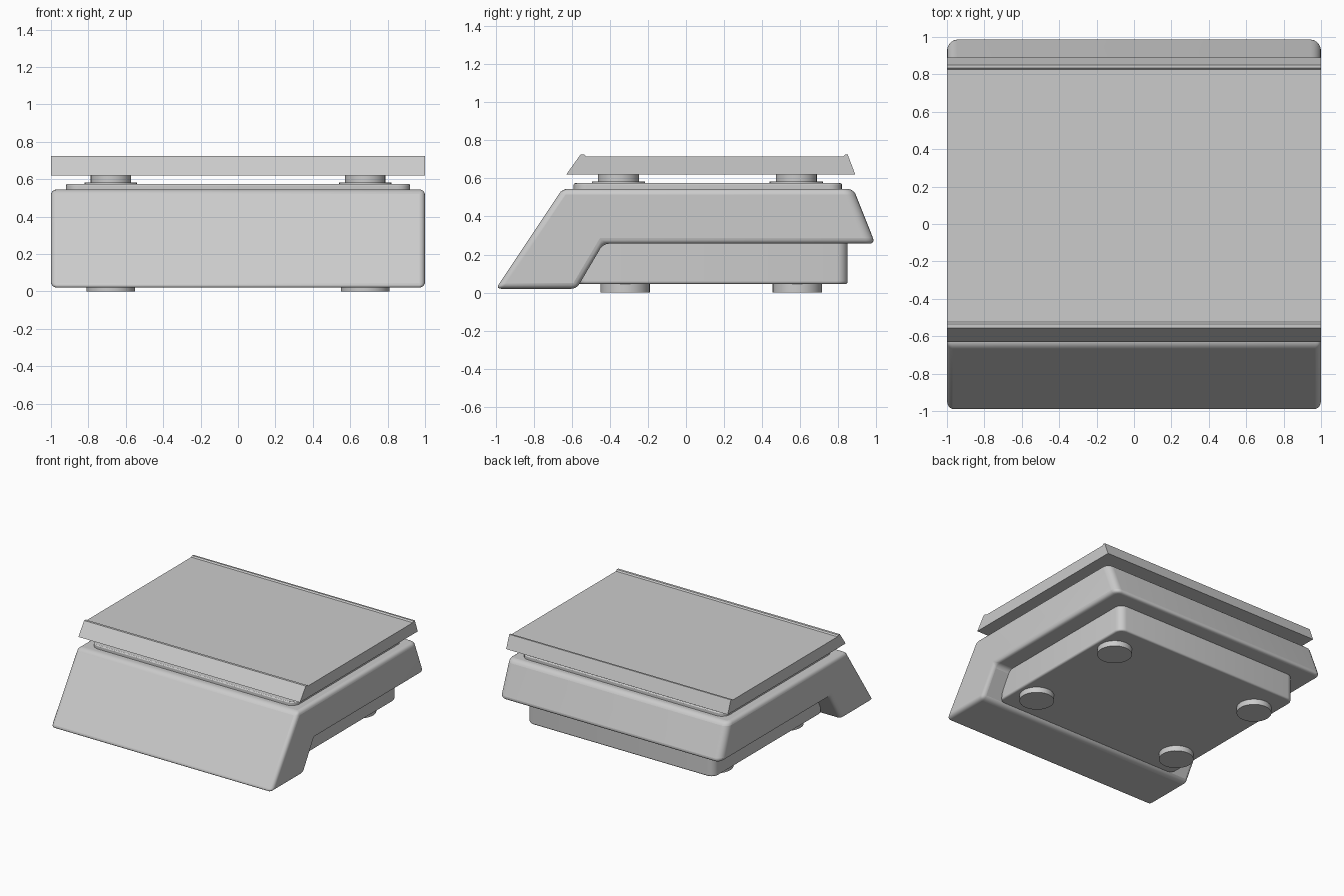
import bpy
import bmesh
import math

cube = bpy.data.objects.get("Cube")
if cube:
    bpy.data.objects.remove(cube, do_unlink=True)

grey = bpy.data.materials.new("light grey plastic")
grey.use_nodes = True
colour = (0.6, 0.6, 0.6, 1)
grey.diffuse_color = colour
grey.node_tree.nodes["Principled BSDF"].inputs["Base Color"].default_value = colour


def finish(name, bm, bevel=0, segments=4):
    """Turn a bmesh into a named object with optional rounded edges."""
    bmesh.ops.recalc_face_normals(bm, faces=bm.faces)
    mesh = bpy.data.meshes.new(name)
    bm.to_mesh(mesh)
    bm.free()
    mesh.materials.append(grey)
    obj = bpy.data.objects.new(name, mesh)
    bpy.context.collection.objects.link(obj)
    if bevel:
        mod = obj.modifiers.new("rounded edges", 'BEVEL')
        mod.width = bevel
        mod.segments = segments
        mod.limit_method = 'ANGLE'
        mod.angle_limit = math.radians(30)
    bpy.ops.object.select_all(action='DESELECT')
    obj.select_set(True)
    bpy.context.view_layer.objects.active = obj
    bpy.ops.object.shade_smooth_by_angle(angle=math.radians(30))
    return obj


def extrude_profile(profile, half_width):
    """Sweep a side profile of (y, z) points across x."""
    bm = bmesh.new()
    face = bm.faces.new([bm.verts.new((-half_width, y, z)) for y, z in profile])
    new = bmesh.ops.extrude_face_region(bm, geom=[face])["geom"]
    verts = [v for v in new if isinstance(v, bmesh.types.BMVert)]
    bmesh.ops.translate(bm, verts=verts, vec=(2 * half_width, 0, 0))
    return bm


def box(x0, x1, y0, y1, z0, z1):
    bm = extrude_profile([(y0, z0), (y1, z0), (y1, z1), (y0, z1)], (x1 - x0) / 2)
    bmesh.ops.translate(bm, verts=bm.verts, vec=((x0 + x1) / 2, 0, 0))
    return bm


def round_edges(bm, test, radius):
    edges = [e for e in bm.edges if test(e.verts[0].co, e.verts[1].co)]
    bmesh.ops.bevel(bm, geom=edges, offset=radius, segments=5,
                    affect='EDGES', profile=0.5)


def upright(a, b):
    return abs(a.z - b.z) > 0.01


def cylinder(name, x, y, z0, z1, radius):
    bm = bmesh.new()
    bmesh.ops.create_cone(bm, cap_ends=True, segments=32, radius1=radius,
                          radius2=radius, depth=z1 - z0)
    bmesh.ops.translate(bm, verts=bm.verts, vec=(x, y, (z0 + z1) / 2))
    return finish(name, bm)


# Wedge-fronted housing with an undercut behind the front leg
housing = extrude_profile([(-1.0, 0.02), (-0.575, 0.02), (-0.435, 0.257),
                           (0.995, 0.257), (0.88, 0.545), (-0.65, 0.545)], 1.0)
round_edges(housing, lambda a, b: upright(a, b) and min(a.y, b.y) > 0.5, 0.055)
finish("housing", housing, 0.03)

# Lower base tray
base = box(-0.845, 0.845, -0.57, 0.85, 0.045, 0.3)
round_edges(base, upright, 0.06)
finish("lower_base", base, 0.012, 3)

# Raised deck under the pan
deck = box(-0.92, 0.92, -0.59, 0.82, 0.53, 0.575)
round_edges(deck, upright, 0.07)
finish("top_deck", deck, 0.008, 2)

# Weighing pan with raised lips at front and back
finish("weighing_pan", extrude_profile([
    (-0.63, 0.62), (0.89, 0.62), (0.85, 0.725), (0.835, 0.725), (0.825, 0.715),
    (-0.525, 0.715), (-0.535, 0.725), (-0.555, 0.725)], 1.0))

# Feet, pan supports and their collars
for side, sx in (("left", 1), ("right", -1)):
    for end, foot_y, post_y in (("front", -0.32, -0.355), ("back", 0.585, 0.58)):
        cylinder(f"{end}_{side}_foot", sx * 0.68, foot_y, 0, 0.06, 0.13)
        cylinder(f"{end}_{side}_support", sx * 0.68, post_y, 0.56, 0.63, 0.108)
        cylinder(f"{end}_{side}_collar", sx * 0.68, post_y, 0.56, 0.583, 0.14)

# Small socket and switch on the right side of the base
finish("side_socket", box(-0.853, -0.84, 0.56, 0.68, 0.17, 0.23))
finish("side_switch", box(-0.853, -0.84, 0.0, 0.12, 0.19, 0.24))
